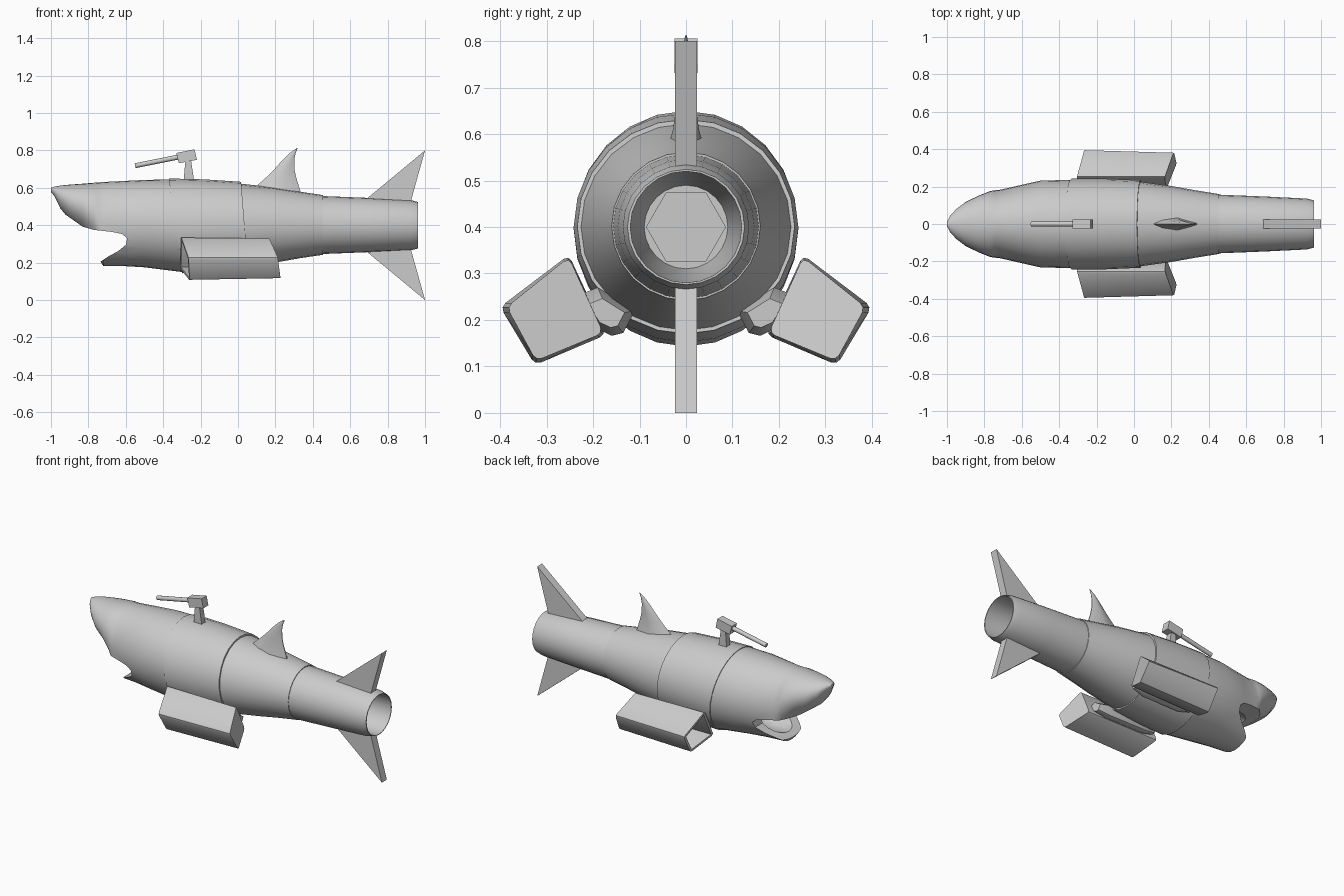
import bpy, bmesh
from math import sin, cos, pi, radians
from mathutils import Vector

if "Cube" in bpy.data.objects:
    bpy.data.objects.remove(bpy.data.objects["Cube"])


def finish(name, bm, smooth=None):
    bmesh.ops.recalc_face_normals(bm, faces=bm.faces)
    me = bpy.data.meshes.new(name)
    bm.to_mesh(me)
    bm.free()
    ob = bpy.data.objects.new(name, me)
    bpy.context.collection.objects.link(ob)
    if smooth:
        smooth_by_angle(ob, smooth)
    return ob


def activate(ob):
    bpy.ops.object.select_all(action='DESELECT')
    ob.select_set(True)
    bpy.context.view_layer.objects.active = ob


def smooth_by_angle(ob, deg):
    activate(ob)
    bpy.ops.object.shade_smooth_by_angle(angle=radians(deg))


def skin(bm, rings, caps=(True, True)):
    rings = [[bm.verts.new(p) for p in r] for r in rings]
    n = len(rings[0])
    for a, b in zip(rings, rings[1:]):
        for i in range(n):
            bm.faces.new((a[i], a[(i + 1) % n], b[(i + 1) % n], b[i]))
    for ring, cap in zip((rings[0], rings[-1]), caps):
        if cap:
            bm.faces.new(ring)


def loft(name, sections, n=24, caps=(True, True), smooth=35):
    """Elliptic sections along x: (x, top z, bottom z, half width, slant)."""
    rings = []
    for x, zt, zb, w, k in sections:
        ring = []
        for i in range(n):
            a = 2 * pi * i / n
            z = (zt + zb) / 2 + (zt - zb) / 2 * sin(a)
            ring.append((x + k * (z - 0.4), w * cos(a), z))
        rings.append(ring)
    bm = bmesh.new()
    skin(bm, rings, caps)
    return finish(name, bm, smooth)


def prism(name, pts, half):
    """Side-view outline (x, z) extruded across y."""
    bm = bmesh.new()
    skin(bm, [[(x, y, z) for x, z in pts] for y in (-half, half)])
    return finish(name, bm)


def cut(ob, cutter):
    m = ob.modifiers.new("cut", 'BOOLEAN')
    m.operation, m.solver, m.object = 'DIFFERENCE', 'EXACT', cutter
    activate(ob)
    bpy.ops.object.modifier_apply(modifier=m.name)
    bpy.data.objects.remove(cutter)


# head with open mouth
head = loft("head", [
    (-1.0, .600, .578, .012, 0), (-.982, .606, .555, .045, 0),
    (-.95, .612, .490, .080, 0), (-.90, .617, .430, .118, 0),
    (-.83, .622, .380, .152, 0), (-.77, .627, .300, .176, 0),
    (-.745, .629, .220, .180, 0), (-.72, .631, .182, .182, 0),
    (-.62, .636, .182, .205, 0), (-.50, .642, .175, .232, 0),
    (-.335, .645, .150, .236, -.14)], n=32)
mouth = prism("mouth_cutter", [
    (-1.0, .46), (-.92, .455), (-.83, .392), (-.77, .375), (-.68, .365),
    (-.62, .353), (-.592, .33), (-.60, .295), (-.64, .262), (-.69, .235),
    (-.735, .205), (-.76, .1), (-1.0, .1)], .4)
cut(head, mouth)
bm = bmesh.new()
bmesh.ops.create_uvsphere(bm, u_segments=20, v_segments=12, radius=1)
bmesh.ops.scale(bm, vec=(.19, .115, .095), verts=bm.verts)
bmesh.ops.translate(bm, vec=(-.63, 0, .315), verts=bm.verts)
cut(head, finish("throat_cutter", bm))
smooth_by_angle(head, 35)

# hull rings
loft("middle_hull", [(-.335, .650, .143, .242, -.14), (-.15, .645, .152, .242, -.11),
                     (.035, .632, .170, .234, -.08)])
loft("rear_hull", [(.035, .622, .178, .226, -.08), (.2, .602, .202, .203, -.04),
                   (.33, .580, .224, .180, -.02), (.455, .561, .242, .160, 0)])
# hollow tail tube with rounded lip
loft("tail_tube", [(.45, .556, .246, .157, 0), (.70, .546, .256, .147, 0),
                   (.925, .534, .266, .136, 0), (.963, .524, .276, .126, 0),
                   (.963, .520, .280, .120, 0), (.75, .515, .285, .115, 0),
                   (.56, .490, .310, .090, 0)], caps=(True, True))
loft("tail_core", [(.54, .486, .314, .086, 0), (.57, .486, .314, .086, 0)], n=6, smooth=None)

# tail fins, mirrored about the hull axis
for name, s in (("upper_tail_fin", 1), ("lower_tail_fin", -1)):
    prism(name, [(.69, .4 + s * .143), (1.0, .4 + s * .4), (.925, .4 + s * .131)], .024)

# curved dorsal fin
rings = []
for z, x0, x1, w in ((.55, .04, .345, .045), (.61, .10, .325, .028), (.66, .155, .31, .021),
                     (.70, .195, .302, .017), (.75, .24, .301, .012), (.785, .275, .308, .007),
                     (.812, .314, .319, .002)):
    L = x1 - x0
    rings.append([(x0, 0, z), (x0 + .25 * L, -.7 * w, z), (x0 + .6 * L, -w, z), (x1, -.1 * w, z),
                  (x1, .1 * w, z), (x0 + .6 * L, w, z), (x0 + .25 * L, .7 * w, z)])
bm = bmesh.new()
skin(bm, rings)
finish("dorsal_fin", bm, 40)

# gun on a post
prism("gun_post", [(-.292, .62), (-.232, .62), (-.25, .74), (-.282, .74)], .018)
prism("gun_housing", [(-.33, .786), (-.232, .806), (-.22, .75), (-.316, .731)], .025)
bm = bmesh.new()
a, b = Vector((-.55, 0, .718)), Vector((-.31, 0, .766))
bmesh.ops.create_cone(bm, cap_ends=True, segments=12, radius1=.013, radius2=.013, depth=(b - a).length)
bmesh.ops.rotate(bm, matrix=(b - a).to_track_quat('Z', 'Y').to_matrix(), verts=bm.verts)
bmesh.ops.translate(bm, vec=(a + b) / 2, verts=bm.verts)
finish("gun_barrel", bm, 35)

# side pods with recessed intakes, and the struts holding them
for side, s in (("left", -1), ("right", 1)):
    front = [(-.305, .252, .34), (-.265, .40, .228), (-.258, .325, .103), (-.308, .172, .168)]
    rear = [(.165, .252, .335), (.213, .386, .228), (.228, .323, .112), (.17, .178, .172)]
    bm = bmesh.new()
    skin(bm, [[(x, s * y, z) for x, y, z in r] for r in (front, rear)])
    bmesh.ops.recalc_face_normals(bm, faces=bm.faces)
    long_edges = [e for e in bm.edges if e.calc_length() > .4]
    bmesh.ops.bevel(bm, geom=long_edges, offset=.014, segments=2, profile=.5, affect='EDGES')
    intake = min(bm.faces, key=lambda f: f.calc_center_median().x)
    bmesh.ops.inset_individual(bm, faces=[intake], thickness=.014)
    bmesh.ops.inset_individual(bm, faces=[intake], thickness=.004)
    for v in intake.verts:
        v.co.x += .15
    finish(side + "_pod", bm, 35)

    strut = [(.11, .22), (.135, .172), (.16, .166), (.20, .185), (.24, .25), (.19, .27)]
    bm = bmesh.new()
    skin(bm, [[(x, s * (.165 + (y - .165) * k), .21 + (z - .21) * k) for y, z in strut]
              for x, k in ((-.27, .6), (-.2, 1), (.05, 1), (.13, .6))])
    finish(side + "_strut", bm, 40)
